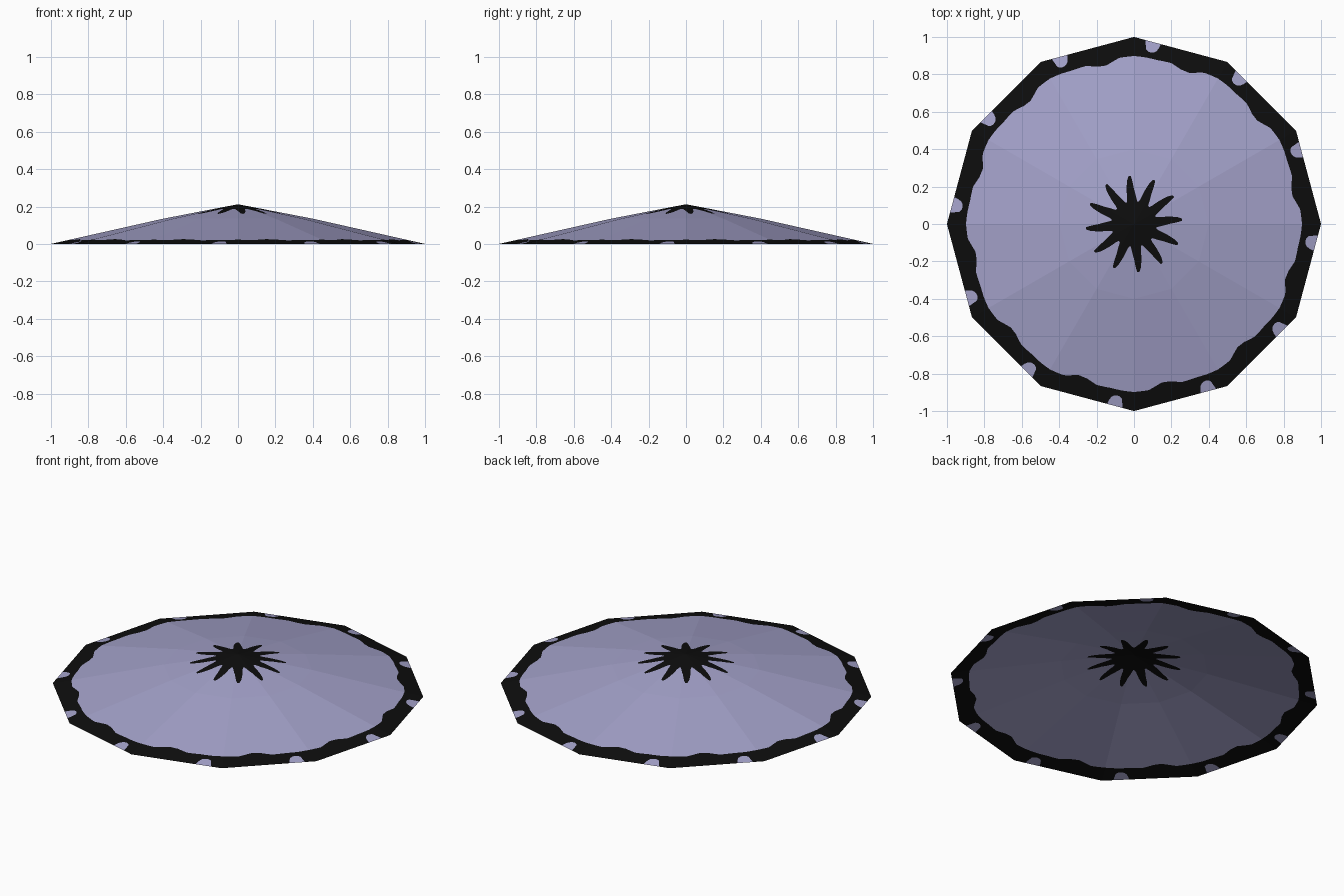
import bpy, bmesh, math

if "Cube" in bpy.data.objects:
    bpy.data.objects.remove(bpy.data.objects["Cube"])

SIDES = 12
SECTOR = 360 / SIDES
STEPS = 60                      # columns per panel, fine enough for painted edges
APOTHEM = math.cos(math.radians(SECTOR / 2))


def material(name, rgb):
    m = bpy.data.materials.new(name)
    m.diffuse_color = (*rgb, 1)
    m.use_nodes = True
    m.node_tree.nodes["Principled BSDF"].inputs["Base Color"].default_value = m.diffuse_color
    return m


def interp(points, x):
    for (x0, y0), (x1, y1) in zip(points, points[1:]):
        if x <= x1:
            return y0 + (y1 - y0) * (x - x0) / (x1 - x0)
    return points[-1][1]


# canopy profile: (distance along a rib, height)
PROFILE = [(0, 0.212), (0.4, 0.135), (1, 0)]
# painted outlines within one panel: (degrees from rib, radius)
STAR = [(0, 0.185), (2.5, 0.235), (4, 0.258), (6.5, 0.258), (9, 0.235), (12, 0.19),
        (15, 0.14), (18, 0.122), (22, 0.122), (25, 0.14), (30, 0.185)]
SCALLOP = [(0, 0.898), (5, 0.892), (8, 0.872), (10, 0.86), (13, 0.863),
           (17, 0.883), (22, 0.885), (26, 0.893), (30, 0.898)]


def panel_scale(phase):
    """Radius of the twelve-sided rim at this angle."""
    return APOTHEM / math.cos(math.radians(phase - SECTOR / 2))


def spot_edge(phase, rim):
    """Inner edge of the pale rim spot, or the rim itself outside the spot."""
    d = (phase - 24.2) / 2.3
    if abs(d) >= 1:
        return rim
    return min(rim, 0.958 - 0.037 * math.sqrt(1 - d * d))


def column(phase):
    rim = panel_scale(phase)
    return [0, interp(STAR, phase), 0.4 * rim, interp(SCALLOP, phase),
            spot_edge(phase, rim), rim]


def point(r, phase, panel):
    a = math.radians(panel * SECTOR + phase)
    return (r * math.cos(a), r * math.sin(a), interp(PROFILE, r / panel_scale(phase)))


# canopy: bands 0 star, 1-2 lilac, 3 dark border, 4 pale spots
BAND_COLOUR = [1, 0, 0, 1, 0]
bm = bmesh.new()
for panel in range(SIDES):
    for s in range(STEPS):
        p0, p1 = s * SECTOR / STEPS, (s + 1) * SECTOR / STEPS
        c0, c1 = column(p0), column(p1)
        for band, colour in enumerate(BAND_COLOUR):
            raw = [point(c0[band], p0, panel), point(c0[band + 1], p0, panel),
                   point(c1[band + 1], p1, panel), point(c1[band], p1, panel)]
            corners = []
            for c in raw:
                if all(math.dist(c, k) > 1e-5 for k in corners):
                    corners.append(c)
            if len(corners) >= 3:
                f = bm.faces.new([bm.verts.new(c) for c in corners])
                f.material_index = colour
bmesh.ops.remove_doubles(bm, verts=bm.verts, dist=1e-5)

mesh = bpy.data.meshes.new("parasol_canopy")
bm.to_mesh(mesh)
bm.free()
mesh.materials.append(material("lilac", (0.37, 0.36, 0.59)))
mesh.materials.append(material("black", (0.004, 0.004, 0.004)))
canopy = bpy.data.objects.new("parasol_canopy", mesh)
bpy.context.collection.objects.link(canopy)
